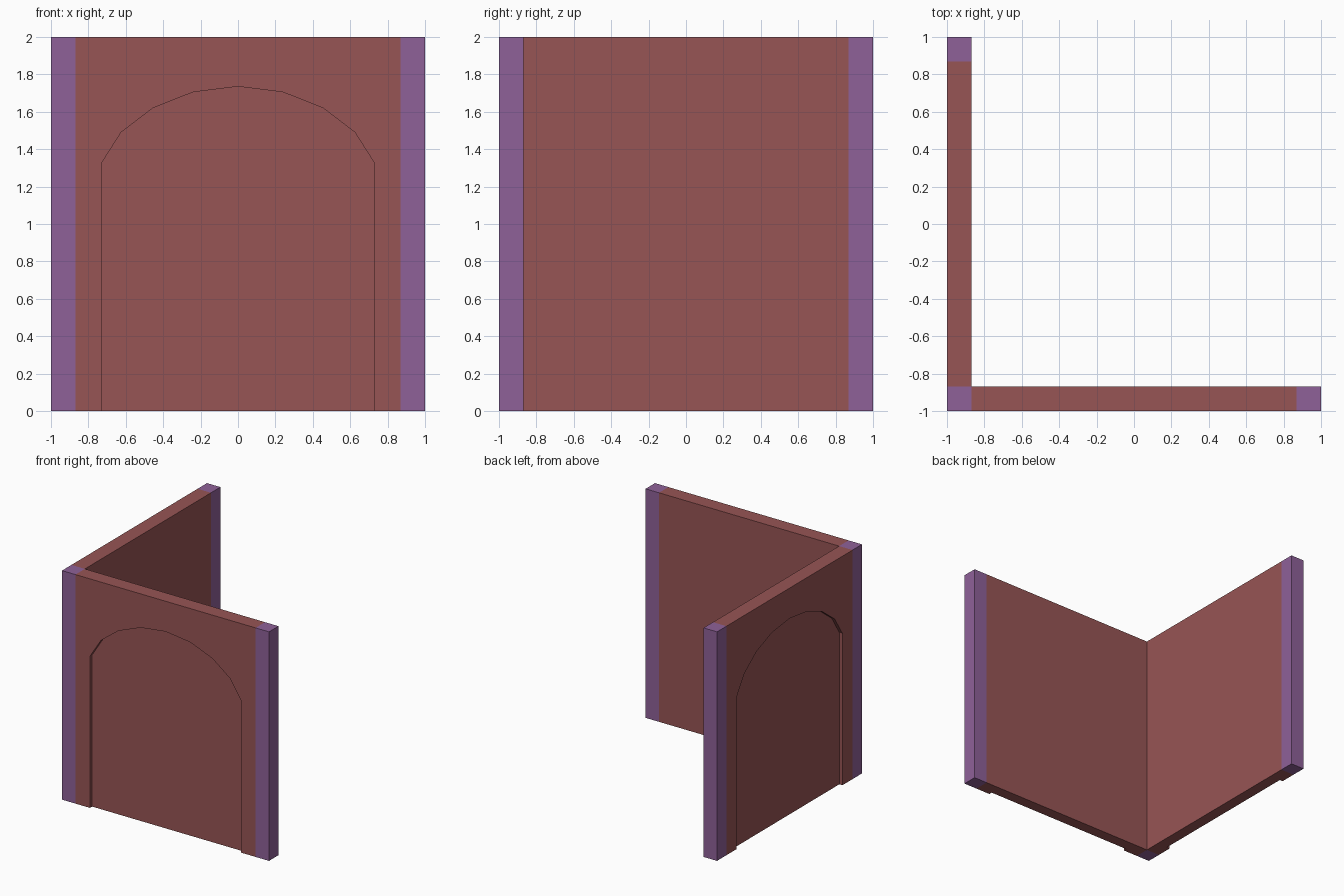
import bpy, bmesh
from mathutils import Vector, Matrix

if "Cube" in bpy.data.objects:
    bpy.data.objects.remove(bpy.data.objects["Cube"])

OUT, REC, INN = -1.0, -0.97, -0.87   # outer face, recess face, inner face
E, H = 0.87, 2.0                     # panel half length, wall height


def material(name, color):
    m = bpy.data.materials.new(name)
    m.diffuse_color = color
    m.use_nodes = True
    m.node_tree.nodes["Principled BSDF"].inputs["Base Color"].default_value = m.diffuse_color
    return m


brick = material("brick_red", (0.31, 0.09, 0.09, 1))
purple = material("post_purple", (0.275, 0.12, 0.315, 1))


def finish(bm, name, mat):
    bmesh.ops.remove_doubles(bm, verts=bm.verts, dist=1e-5)
    me = bpy.data.meshes.new(name)
    bm.to_mesh(me)
    bm.free()
    me.materials.append(mat)
    ob = bpy.data.objects.new(name, me)
    bpy.context.collection.objects.link(ob)
    return ob


# Arch outline, left foot over the crown to the right foot
half = [(-0.73, 0), (-0.73, 1.325), (-0.625, 1.49), (-0.455, 1.62), (-0.24, 1.705)]
arch = half + [(0, 1.735)] + [(-u, z) for u, z in reversed(half)]


def wall_panel(name, swap):
    """Wall with a shallow arched recess outside; ends are open against the posts."""
    bm = bmesh.new()

    def face(pts):
        co = [(v, u, z) if swap else (u, v, z) for u, v, z in pts]
        if swap:
            co.reverse()
        bm.faces.new([bm.verts.new(c) for c in co])

    # outer face around the arch, and the recessed arch face
    face([(-E, OUT, 0)] + [(u, OUT, z) for u, z in arch]
         + [(E, OUT, 0), (E, OUT, H), (-E, OUT, H)])
    face([(u, REC, z) for u, z in reversed(arch)])
    # arch edge
    for (u0, z0), (u1, z1) in zip(arch, arch[1:]):
        face([(u0, OUT, z0), (u0, REC, z0), (u1, REC, z1), (u1, OUT, z1)])
    # inner face, top and notched bottom
    face([(-E, INN, 0), (-E, INN, H), (E, INN, H), (E, INN, 0)])
    face([(-E, OUT, H), (E, OUT, H), (E, INN, H), (-E, INN, H)])
    w = arch[-1][0]
    face([(-E, OUT, 0), (-E, INN, 0), (E, INN, 0), (E, OUT, 0),
          (w, OUT, 0), (w, REC, 0), (-w, REC, 0), (-w, OUT, 0)])
    return finish(bm, name, brick)


def post(name, x, y, joined):
    """Square post, left open on the sides that join a panel."""
    bm = bmesh.new()
    t = INN - OUT
    bmesh.ops.create_cube(bm, size=1, matrix=Matrix.Translation((x, y, H / 2))
                          @ Matrix.Diagonal((t, t, H, 1)))
    bm.normal_update()
    hidden = [f for f in bm.faces if any(f.normal.dot(Vector(d)) > 0.9 for d in joined)]
    bmesh.ops.delete(bm, geom=hidden, context='FACES')
    return finish(bm, name, purple)


wall_panel("front_wall", False)
wall_panel("left_wall", True)
c = (1 + E) / 2
post("corner_post", -c, -c, [(1, 0, 0), (0, 1, 0)])
post("right_end_post", c, -c, [(-1, 0, 0)])
post("back_end_post", -c, c, [(0, -1, 0)])
